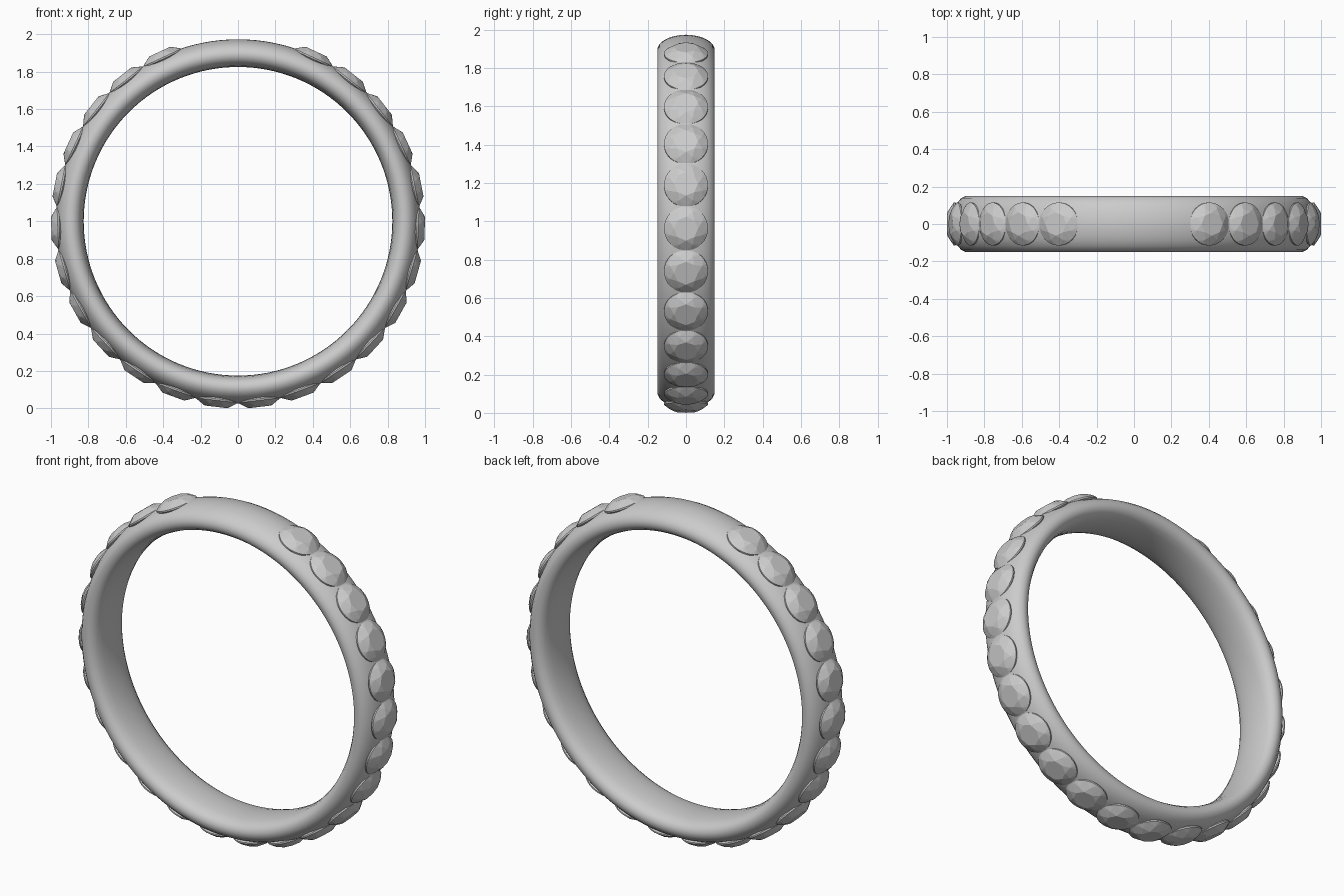
import bpy, bmesh
from math import sin, cos, pi, radians
from mathutils import Matrix, Vector

if "Cube" in bpy.data.objects:
    bpy.data.objects.remove(bpy.data.objects["Cube"])

CENTER = Vector((0, 0, 1.0))


def make_object(name, bm):
    mesh = bpy.data.meshes.new(name)
    bm.to_mesh(mesh)
    bm.free()
    ob = bpy.data.objects.new(name, mesh)
    bpy.context.collection.objects.link(ob)
    return ob


# Band: rounded comfort-fit cross-section (radius, y) revolved about the y axis
half = [(0.971, 0.03), (0.966, 0.06), (0.957, 0.09), (0.943, 0.117), (0.924, 0.138),
        (0.902, 0.149), (0.88, 0.149), (0.858, 0.138), (0.842, 0.115), (0.832, 0.08),
        (0.827, 0.04)]
section = ([(0.973, 0)] + half + [(0.825, 0)] + [(r, -y) for r, y in reversed(half)])
SEGS = 128
bm = bmesh.new()
rings = []
for i in range(SEGS):
    a = 2 * pi * i / SEGS
    rings.append([bm.verts.new(CENTER + Vector((r * sin(a), y, r * cos(a)))) for r, y in section])
n = len(section)
for i in range(SEGS):
    p, q = rings[i], rings[(i + 1) % SEGS]
    for j in range(n):
        f = bm.faces.new((p[j], p[(j + 1) % n], q[(j + 1) % n], q[j]))
        f.smooth = True
bmesh.ops.recalc_face_normals(bm, faces=bm.faces)
make_object("ring_band", bm)


# Gem: brilliant cut as a convex hull of table, crown, girdle and culet points
def circle(bm, count, radius, height, turn=0.0):
    for k in range(count):
        a = 2 * pi * (k + turn) / count
        bm.verts.new((radius * cos(a), radius * sin(a), height))


bm = bmesh.new()
circle(bm, 8, 0.062, 0.999)
circle(bm, 8, 0.091, 0.984, 0.5)
circle(bm, 32, 0.115, 0.964)
circle(bm, 32, 0.115, 0.956)
bm.verts.new((0, 0, 0.86))
bmesh.ops.convex_hull(bm, input=bm.verts)
bmesh.ops.dissolve_limit(bm, angle_limit=radians(1), verts=bm.verts, edges=bm.edges)
bmesh.ops.recalc_face_normals(bm, faces=bm.faces)
gem = make_object("gem_right_1", bm)

# Twelve gems on each side, leaving the top of the band plain
for side, sign in (("right", 1), ("left", -1)):
    for k in range(12):
        ob = gem
        if (side, k) != ("right", 0):
            ob = bpy.data.objects.new(f"gem_{side}_{k + 1}", gem.data)
            bpy.context.collection.objects.link(ob)
        angle = sign * radians(24.75 + 13.5 * k)
        ob.matrix_world = Matrix.Translation(CENTER) @ Matrix.Rotation(angle, 4, 'Y')
